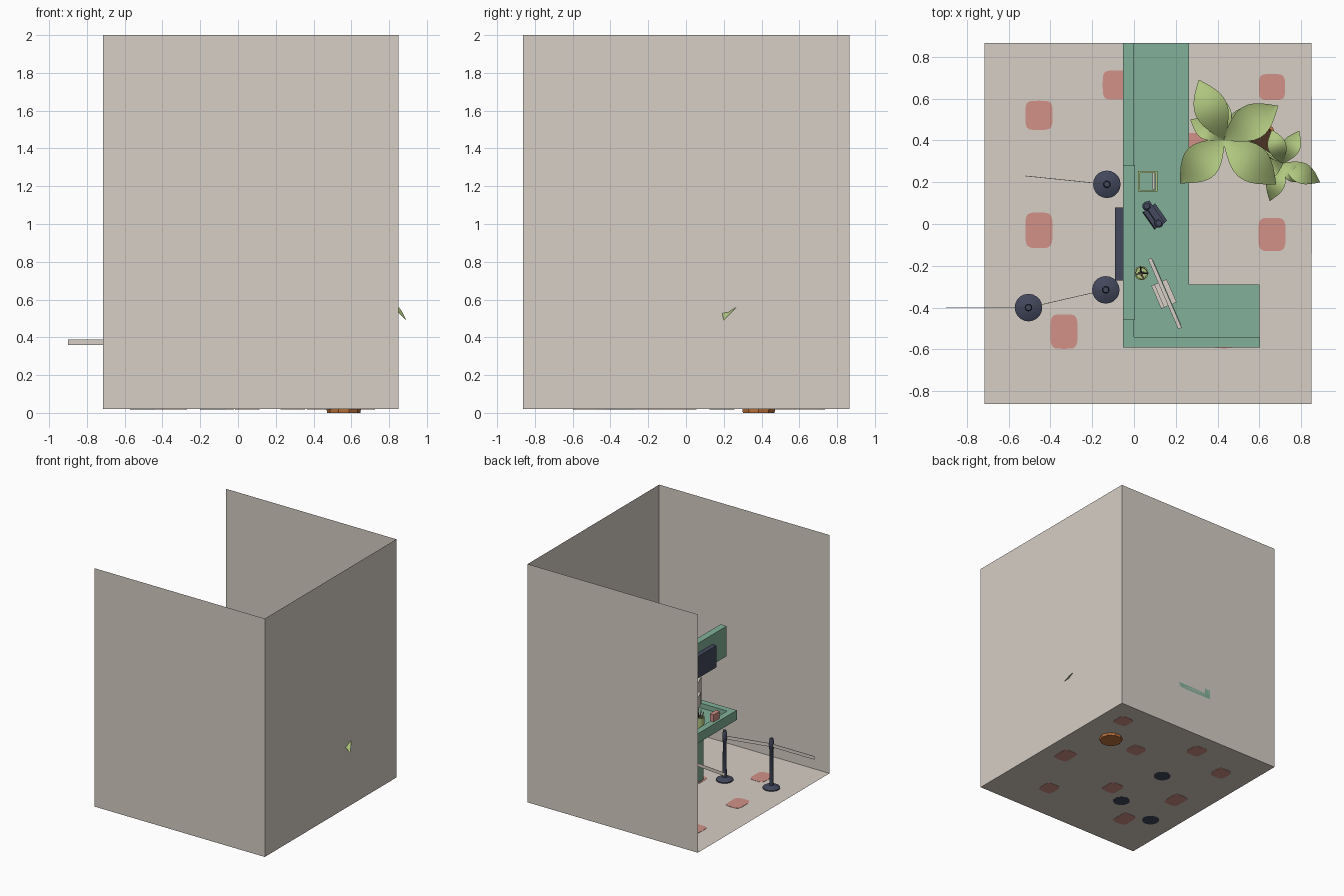
import bpy, bmesh, math
from mathutils import Vector

if "Cube" in bpy.data.objects:
    bpy.data.objects.remove(bpy.data.objects["Cube"])


def mat(name, r, g, b):
    m = bpy.data.materials.new(name)
    m.diffuse_color = tuple(((c + .055) / 1.055) ** 2.4 for c in (r, g, b)) + (1,)
    m.use_nodes = True
    m.node_tree.nodes["Principled BSDF"].inputs["Base Color"].default_value = m.diffuse_color
    return m


STONE = mat("warm_grey", .84, .81, .77)
GREEN = mat("desk_green", .51, .69, .60)
NAVY = mat("dark_navy", .26, .28, .36)
RED = mat("dusty_red", .82, .57, .53)
LEAF = mat("leaf_green", .69, .78, .50)
CLAY = mat("clay_orange", .75, .46, .24)
SOIL = mat("soil_brown", .30, .20, .14)


def finish(name, bm, m, smooth=False, normals=True):
    if normals:
        bmesh.ops.recalc_face_normals(bm, faces=bm.faces[:])
    me = bpy.data.meshes.new(name)
    bm.to_mesh(me)
    bm.free()
    me.materials.append(m)
    ob = bpy.data.objects.new(name, me)
    bpy.context.collection.objects.link(ob)
    if smooth:
        bpy.ops.object.select_all(action='DESELECT')
        ob.select_set(True)
        bpy.context.view_layer.objects.active = ob
        bpy.ops.object.shade_smooth_by_angle(angle=math.radians(40))
    return ob


def prism(name, pts, z0, z1, m, wall=0):
    """Extruded outline; with wall > 0 only a hollow shell."""
    bm = bmesh.new()
    f = bm.faces.new([bm.verts.new((x, y, z0)) for x, y in pts])
    if wall:
        bmesh.ops.inset_region(bm, faces=[f], thickness=wall)
        bmesh.ops.delete(bm, geom=[f], context='FACES_ONLY')
    r = bmesh.ops.extrude_face_region(bm, geom=bm.faces[:])
    bmesh.ops.translate(bm, vec=(0, 0, z1 - z0),
                        verts=[v for v in r['geom'] if isinstance(v, bmesh.types.BMVert)])
    return finish(name, bm, m)


def box(name, x0, x1, y0, y1, z0, z1, m):
    return prism(name, [(x0, y0), (x1, y0), (x1, y1), (x0, y1)], z0, z1, m)


def sheet(name, corners, m):
    bm = bmesh.new()
    bm.faces.new([bm.verts.new(c) for c in corners])
    return finish(name, bm, m, normals=False)


def lathe(name, x, y, profile, n, m, smooth=True):
    bm = bmesh.new()
    rings = [[bm.verts.new((x + r * math.cos(2 * math.pi * i / n),
                            y + r * math.sin(2 * math.pi * i / n), z)) for i in range(n)]
             for r, z in profile]
    for a, b in zip(rings, rings[1:]):
        for i in range(n):
            bm.faces.new((a[i], a[(i + 1) % n], b[(i + 1) % n], b[i]))
    bm.faces.new(rings[0])
    bm.faces.new(rings[-1])
    return finish(name, bm, m, smooth)


def rod(name, p, q, r, m, n=8):
    p, q = Vector(p), Vector(q)
    bm = bmesh.new()
    bmesh.ops.create_cone(bm, cap_ends=True, segments=n, radius1=r, radius2=r, depth=(q - p).length)
    bm.transform((q - p).to_track_quat('Z', 'Y').to_matrix().to_4x4())
    bmesh.ops.translate(bm, vec=(p + q) / 2, verts=bm.verts[:])
    return finish(name, bm, m, True)


def place(ob, x, y, z, rz, ry=0):
    ob.location = (x, y, z)
    ob.rotation_euler = (0, ry, rz)


# room: floor and three thin walls, open on the left
X0, X1, Y0, Y1, F = -.715, .85, -.862, .865, .02
sheet("floor", [(X0, Y0, F), (X1, Y0, F), (X1, Y1, F), (X0, Y1, F)], STONE)
sheet("front_wall", [(X0, Y0, F), (X1, Y0, F), (X1, Y0, 2), (X0, Y0, 2)], STONE)
sheet("right_wall", [(X1, Y0, F), (X1, Y1, F), (X1, Y1, 2), (X1, Y0, 2)], STONE)
sheet("back_wall", [(X1, Y1, F), (X0, Y1, F), (X0, Y1, 2), (X1, Y1, 2)], STONE)
box("wall_panel", .846, .849, -.14, .61, 1.0, 1.25, NAVY)

# rounded floor patches
for x, y, w, h in [(-.455, .52, .13, .14), (-.085, .665, .13, .14), (-.455, -.03, .13, .17),
                   (-.335, -.515, .13, .165), (.66, .655, .125, .125), (.66, -.05, .13, .16),
                   (.29, .37, .13, .13), (.43, -.525, .13, .14), (.05, -.2, .13, .15)]:
    pts = []
    for i in range(24):
        c, s = math.cos(i * math.pi / 12), math.sin(i * math.pi / 12)
        pts.append((x + w / 2 * math.copysign(abs(c) ** .45, c),
                    y + h / 2 * math.copysign(abs(s) ** .45, s)))
    prism("floor_patch", pts, .018, .022, RED)

# desk body: hollow L with a rounded front corner
curve = [(.1 - .1 * math.cos(a * math.pi / 12), -.445 - .1 * math.sin(a * math.pi / 12)) for a in range(7)]
prism("desk_body", [(0, .86)] + curve + [(.6, -.545), (.6, -.3), (.255, -.3), (.255, .86)], 0, .39, NAVY, .013)
box("desk_front_panel", -.012, 0, -.21, .03, .03, .39, GREEN)
# worktop and its raised ledge
prism("worktop", [(0, .865), (0, -.54), (.6, -.54), (.6, -.29), (.262, -.29), (.262, .865)], .39, .43, GREEN)
prism("ledge", [(-.052, .865), (-.052, -.592), (.603, -.592), (.603, -.54), (0, -.54), (0, .865)],
      .39, .47, GREEN)
# overhead header and sign board
box("header", -.052, .004, -.46, .28, .97, 1.22, GREEN)
box("sign_board", -.09, -.052, -.27, .08, .96, 1.14, NAVY)
box("card_holder", -.03, .004, -.4, -.32, .47, .53, RED)

# monitor facing the staff side
turn = math.atan2(.145, .335)
place(box("monitor", -.009, .009, -.182, .182, -.11, .11, STONE), .148, -.333, .60, turn)
place(box("monitor_screen", .009, .012, -.17, .17, -.098, .098, GREEN), .148, -.333, .60, turn)
place(box("monitor_back", -.03, -.009, -.06, .06, -.05, .05, STONE), .148, -.333, .59, turn)
place(box("monitor_neck", -.024, -.01, -.02, .02, 0, .13, STONE), .148, -.333, .44, turn)
place(box("monitor_foot", -.045, .035, -.06, .06, 0, .012, STONE), .148, -.333, .43, turn)

# pen cup with pens
lathe("pen_cup", .035, -.235, [(.03, .43), (.034, .53), (.028, .53), (.026, .45)], 14, LEAF)
for i, m in enumerate((NAVY, NAVY, STONE, RED)):
    a = i * 1.7
    c, s = math.cos(a), math.sin(a)
    rod("pen", (.035 - .012 * c, -.235 - .012 * s, .45), (.035 + .03 * c, -.235 + .03 * s, .575), .004, m, 6)

# telephone: base and handset
turn = math.radians(35)
place(box("phone_base", -.035, .035, -.05, .05, 0, .03, NAVY), .098, .035, .43, turn, .15)
place(box("phone_handset", -.016, .016, -.065, .065, .045, .06, NAVY), .09, .045, .43, turn, .15)
for s in (-1, 1):
    ex, ey = .09 - s * .05 * math.sin(turn), .045 + s * .05 * math.cos(turn)
    lathe("phone_ear", ex, ey, [(.022, .462), (.022, .487), (.014, .494)], 12, NAVY)

# paper tray: four sides and a green base
box("tray_base", .022, .108, .158, .25, .43, .437, GREEN)
for x0, x1, y0, y1 in [(.02, .028, .155, .253), (.104, .112, .155, .253),
                       (.028, .104, .155, .163), (.028, .104, .245, .253)]:
    box("tray_side", x0, x1, y0, y1, .43, .48, LEAF)
box("tray_slip", .088, .1, .165, .243, .437, .46, STONE)

# queue posts with belts
P1, P2, P3 = (-.13, .19), (-.135, -.315), (-.505, -.4)
for x, y in (P1, P2, P3):
    lathe("queue_post", x, y, [(.066, .019), (.066, .028), (.05, .037), (.016, .045), (.014, .34),
                               (.018, .345), (.018, .41), (.014, .42), (.014, .432)], 20, NAVY)
for a, b in [(P1, (-.52, .23)), (P2, P3), (P3, (-.9, -.4))]:
    d = Vector((b[0] - a[0], b[1] - a[1]))
    nx, ny = -d.y / d.length * .0015, d.x / d.length * .0015
    prism("queue_belt", [(a[0] + nx, a[1] + ny), (b[0] + nx, b[1] + ny),
                         (b[0] - nx, b[1] - ny), (a[0] - nx, a[1] - ny)], .36, .388, STONE)

# plant pot with soil
lathe("plant_pot", .56, .385, [(.088, 0), (.12, .2), (.13, .2), (.13, .24), (.115, .24), (.11, .215)], 10, CLAY, False)
lathe("soil", .56, .385, [(.105, .2), (.108, .22)], 10, SOIL, False)


def leaf(base, tip, width, arch):
    """Folded, arched blade between two points."""
    base, tip = Vector(base), Vector(tip)
    side = (tip - base).cross(Vector((0, 0, 1))).normalized()
    bm, rows, n = bmesh.new(), [], 10
    for i in range(n + 1):
        t = i / n
        p = base.lerp(tip, t) + Vector((0, 0, arch * math.sin(math.pi * t)))
        w = width / 2 * math.sin(math.pi * (.04 + .96 * t) ** 1.1) if i < n else .001
        lift = Vector((0, 0, .35 * w))
        rows.append([bm.verts.new(p - side * w + lift), bm.verts.new(p), bm.verts.new(p + side * w + lift)])
    for a, b in zip(rows, rows[1:]):
        for k in (0, 1):
            bm.faces.new((a[k], a[k + 1], b[k + 1], b[k]))
    finish("leaf", bm, LEAF, True, False)


# two leaf clusters on stems
big, small = (.43, .405, .72), (.71, .29, .5)
for tip, w in [((.31, .69, .78), .16), ((.69, .565, .76), .17), ((.68, .19, .68), .18), ((.22, .195, .68), .18),
               ((.385, .635, .66), .12), ((.595, .565, .64), .12), ((.27, .5, .66), .1)]:
    leaf(big, tip, w, .07)
for tip, w in [((.79, .445, .53), .09), ((.89, .20, .49), .1), ((.65, .11, .5), .09),
               ((.66, .45, .56), .09), ((.6, .25, .52), .09), ((.80, .20, .46), .08)]:
    leaf(small, tip, w, .06)
for top, mid in ((big, (.52, .39, .5)), (small, (.62, .35, .38))):
    rod("stem", (.56, .385, .21), mid, .012, LEAF)
    rod("stem", mid, top, .011, LEAF)
